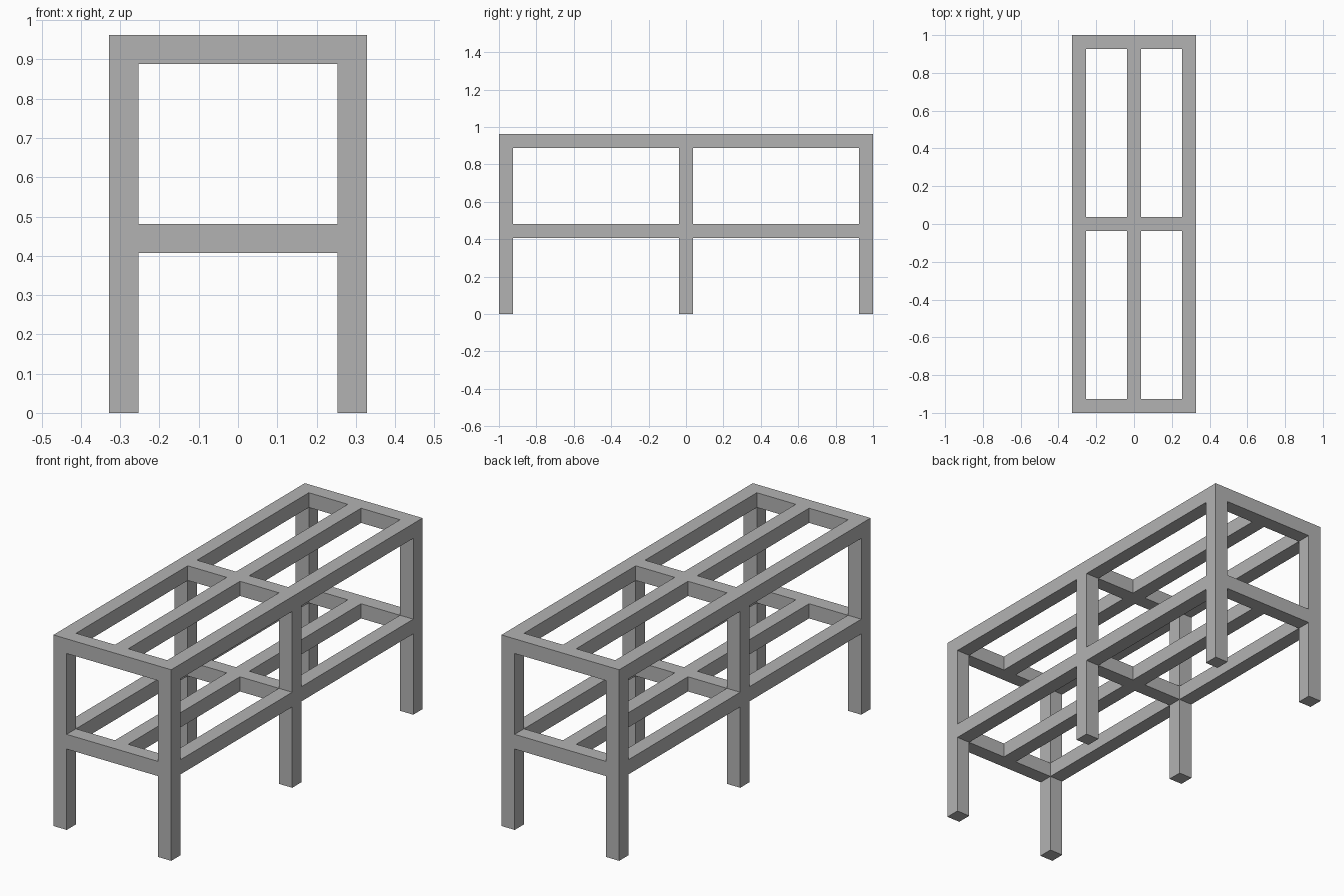
import bpy

old = bpy.data.objects.get("Cube")
if old:
    bpy.data.objects.remove(old, do_unlink=True)

# One plain grey for the whole frame
grey = bpy.data.materials.new("plain_grey")
grey.use_nodes = True
colour = (0.45, 0.45, 0.45, 1)
grey.diffuse_color = colour
grey.node_tree.nodes["Principled BSDF"].inputs["Base Color"].default_value = colour

WIDTH, LENGTH, HEIGHT = 0.656, 2.0, 0.962
BAR = 0.074                      # square bar section
X = (WIDTH - BAR) / 2            # leg centre lines
Y = (LENGTH - BAR) / 2
LEVELS = {"top": HEIGHT - BAR / 2, "shelf": HEIGHT / 2 - BAR / 2}
SIDES = {"right": -X, "left": X}
ROWS = {"front": -Y, "middle": 0, "back": Y}


def bar(name, centre, size):
    bpy.ops.mesh.primitive_cube_add(size=1, location=centre)
    ob = bpy.context.object
    ob.name = name
    ob.scale = size
    bpy.ops.object.transform_apply(location=False, rotation=False, scale=True)
    ob.data.materials.append(grey)


# Six full-height legs
for row, y in ROWS.items():
    for side, x in SIDES.items():
        bar(f"{row}_{side}_leg", (x, y, HEIGHT / 2), (BAR, BAR, HEIGHT))

# Rails of the top and the shelf, butted between the legs
for level, z in LEVELS.items():
    for row, y in ROWS.items():
        bar(f"{level}_{row}_cross_rail", (0, y, z), (2 * X - BAR, BAR, BAR))
    for half, y in (("front", -Y / 2), ("back", Y / 2)):
        for side, x in {**SIDES, "centre": 0}.items():
            bar(f"{level}_{half}_{side}_rail", (x, y, z), (BAR, Y - BAR, BAR))
